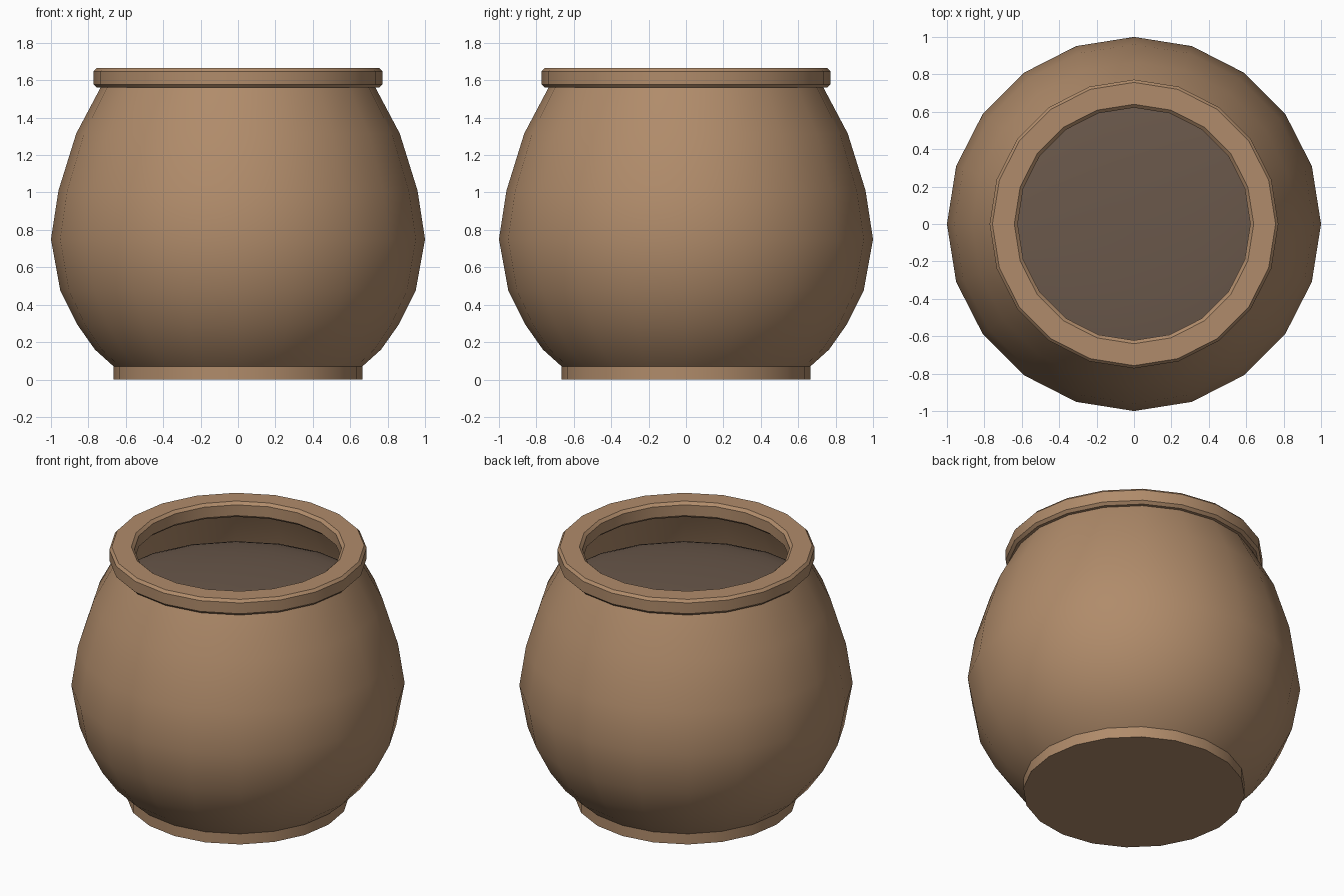
import bpy, bmesh, math

if "Cube" in bpy.data.objects:
    bpy.data.objects.remove(bpy.data.objects["Cube"])

SIDES = 20


def material(name, color):
    m = bpy.data.materials.new(name)
    m.diffuse_color = (*color, 1)
    m.use_nodes = True
    m.node_tree.nodes["Principled BSDF"].inputs["Base Color"].default_value = m.diffuse_color
    return m


def lathe(name, profile, mat, closed=False, cap=None):
    """Spin an (r, z) profile round z; cap fills the first or last ring."""
    bm = bmesh.new()
    rings = [[bm.verts.new((r * math.cos(2 * math.pi * i / SIDES),
                            r * math.sin(2 * math.pi * i / SIDES), z))
              for i in range(SIDES)] for r, z in profile]
    pairs = list(zip(rings, rings[1:]))
    if closed:
        pairs.append((rings[-1], rings[0]))
    for a, b in pairs:
        for i in range(SIDES):
            j = (i + 1) % SIDES
            bm.faces.new((a[i], a[j], b[j], b[i]))
    if cap == "bottom":
        bm.faces.new(rings[0][::-1])
    elif cap == "top":
        bm.faces.new(rings[-1])
    mesh = bpy.data.meshes.new(name)
    bm.to_mesh(mesh)
    bm.free()
    mesh.materials.append(mat)
    ob = bpy.data.objects.new(name, mesh)
    bpy.context.collection.objects.link(ob)
    bpy.ops.object.select_all(action='DESELECT')
    ob.select_set(True)
    bpy.context.view_layer.objects.active = ob
    bpy.ops.object.shade_smooth_by_angle(angle=math.radians(30))
    return ob


clay = material("clay", (0.435, 0.26, 0.145))
dark = material("dark_contents", (0.145, 0.098, 0.07))

# Pot wall with straight foot and closed base
lathe("pot_body", [(0.665, 0), (0.665, 0.07), (0.765, 0.16), (0.86, 0.295),
                   (0.95, 0.475), (1.0, 0.75), (0.96, 1.01),
                   (0.865, 1.315), (0.73, 1.57)], clay, cap="bottom")

# Bevelled rim ring
lathe("rim", [(0.755, 1.56), (0.772, 1.577), (0.772, 1.648), (0.757, 1.665),
              (0.64, 1.665), (0.622, 1.648), (0.622, 1.577), (0.64, 1.56)],
      clay, closed=True)

# Gently domed contents filling the pot
dome = [(0.86 * math.cos(t), 1.285 + 0.1 * math.sin(t))
        for t in (math.pi / 2 * k / 8.1 for k in range(9))]
lathe("contents", dome, dark, cap="top")
